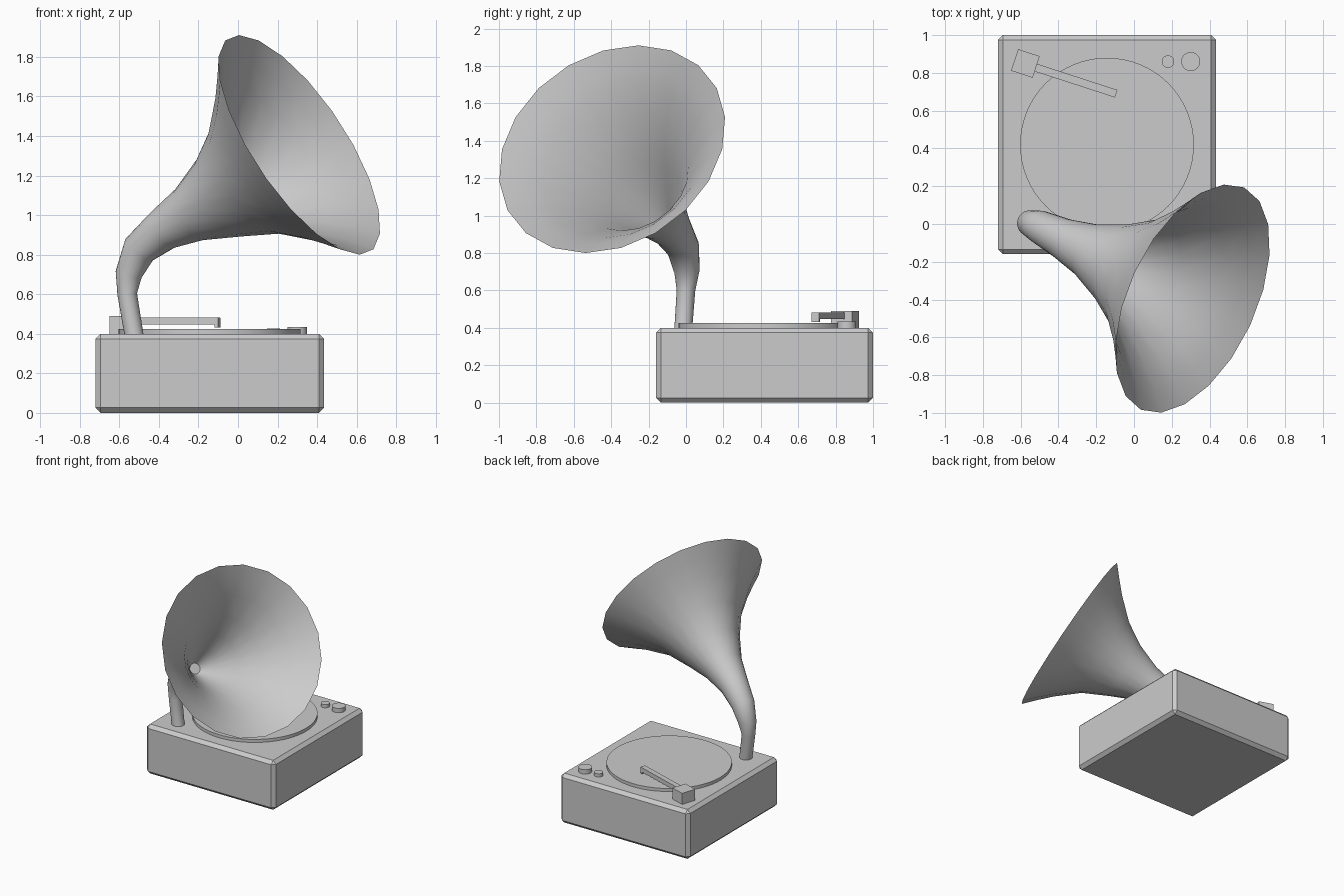
import bpy, bmesh, math
from mathutils import Vector, Matrix

cube = bpy.data.objects.get("Cube")
if cube:
    bpy.data.objects.remove(cube, do_unlink=True)

GREY = (0.6, 0.6, 0.6, 1)
grey = bpy.data.materials.new("plain grey")
grey.use_nodes = True
grey.diffuse_color = GREY
grey.node_tree.nodes["Principled BSDF"].inputs["Base Color"].default_value = GREY


def finish(name, bm, angle=30):
    bmesh.ops.recalc_face_normals(bm, faces=bm.faces)
    mesh = bpy.data.meshes.new(name)
    bm.to_mesh(mesh)
    bm.free()
    mesh.materials.append(grey)
    obj = bpy.data.objects.new(name, mesh)
    bpy.context.collection.objects.link(obj)
    bpy.ops.object.select_all(action="DESELECT")
    bpy.context.view_layer.objects.active = obj
    obj.select_set(True)
    bpy.ops.object.shade_smooth_by_angle(angle=math.radians(angle))
    return obj


def box(name, centre, size, turn=0, bevel=0):
    bm = bmesh.new()
    place = Matrix.Translation(centre) @ Matrix.Rotation(turn, 4, "Z") @ Matrix.Diagonal((*size, 1))
    bmesh.ops.create_cube(bm, size=1, matrix=place)
    if bevel:
        bmesh.ops.bevel(bm, geom=bm.edges[:], offset=bevel, segments=1, affect="EDGES")
    return finish(name, bm)


def disc(name, x, y, radius, bottom, top, sides=32):
    bm = bmesh.new()
    bmesh.ops.create_cone(bm, cap_ends=True, segments=sides, radius1=radius, radius2=radius,
                          depth=top - bottom, matrix=Matrix.Translation((x, y, (top + bottom) / 2)))
    return finish(name, bm)


# Horn axis and a sweep of rings along it
MOUTH = Vector((0.31, -0.395, 1.355))
AXIS = Vector((0.775, -0.36, 0.518)).normalized()
SIDE = Vector((0.36, 0.775, 0)).normalized()
SIDES = 20


def on_axis(depth, radius):
    return MOUTH - AXIS * depth, radius


def sweep(name, stations):
    bm = bmesh.new()
    rings = []
    for i, (point, radius) in enumerate(stations):
        before = stations[max(i - 1, 0)][0]
        after = stations[min(i + 1, len(stations) - 1)][0]
        up = (after - before).cross(SIDE).normalized()
        rings.append([bm.verts.new(point + radius * (SIDE * math.cos(a) + up * math.sin(a)))
                      for a in (math.tau * k / SIDES for k in range(SIDES))])
    for low, high in zip(rings, rings[1:]):
        for k in range(SIDES):
            j = (k + 1) % SIDES
            bm.faces.new((low[k], low[j], high[j], high[k]))
    bm.faces.new(rings[0])
    return finish(name, bm, 50)


# Outer horn: neck, bend and flaring bell
neck = [(Vector(p), r) for p, r in [
    ((-0.525, -0.015, 0.39), 0.048), ((-0.56, 0, 0.6), 0.05), ((-0.553, 0.005, 0.7), 0.068),
    ((-0.5, -0.015, 0.825), 0.088), ((-0.38, -0.075, 0.925), 0.108), ((-0.24, -0.14, 1.005), 0.148)]]
bell = [on_axis(d, r) for d, r in [(0.51, 0.227), (0.33, 0.325), (0.17, 0.466), (0.08, 0.56), (0, 0.649)]]
sweep("horn", neck + bell)

# Inner lining, closed by a small throat disc
sweep("horn_lining", [on_axis(d, r) for d, r in [
    (0.8, 0.041), (0.66, 0.115), (0.5, 0.205), (0.33, 0.31), (0.165, 0.455), (0.075, 0.55), (0, 0.649)]])

# Cabinet
box("cabinet", (-0.143, 0.42, 0.2), (1.155, 1.16, 0.4), bevel=0.026)

# Deck: platter and knobs
disc("platter", -0.143, 0.42, 0.46, 0.395, 0.425, 64)
disc("small_knob", 0.18, 0.86, 0.033, 0.395, 0.426)
disc("large_knob", 0.3, 0.86, 0.05, 0.395, 0.435)

# Tonearm
TURN = math.radians(-18)
box("tonearm_base", (-0.575, 0.85, 0.444), (0.12, 0.12, 0.092), TURN)
box("tonearm", (-0.32, 0.763, 0.464), (0.47, 0.042, 0.036), TURN)
box("tonearm_tip", (-0.104, 0.693, 0.456), (0.02, 0.042, 0.048), TURN)
